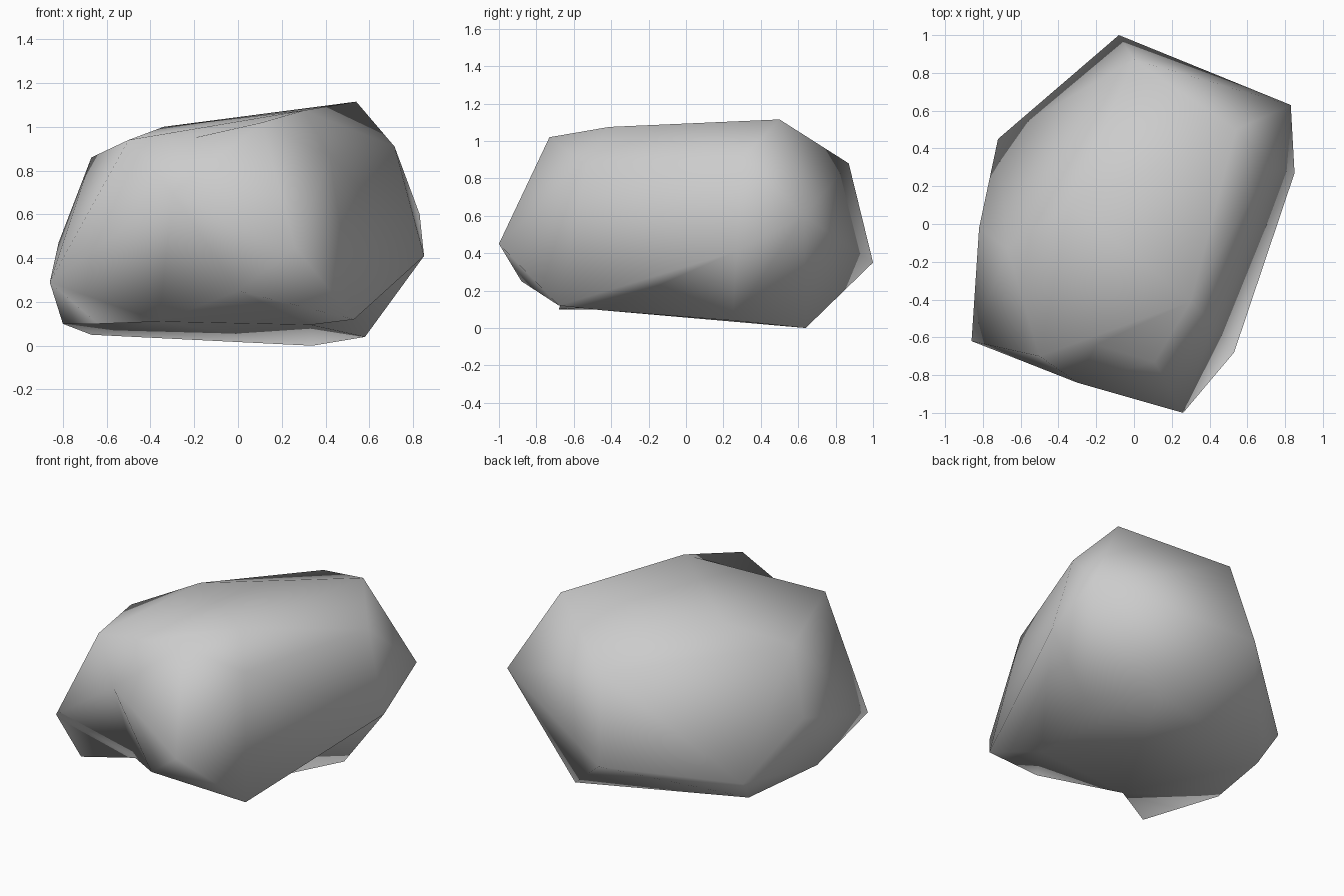
import bpy
import bmesh

# Remove the default cube
default_cube = bpy.data.objects.get("Cube")
if default_cube:
    bpy.data.objects.remove(default_cube, do_unlink=True)

# Corners of the boulder that lie on its convex outline
corners = {
    # crown
    "brow": (0.11, -0.73, 1.02), "crest": (0.30, -0.41, 1.075),
    "peak": (0.54, 0.50, 1.115), "plateau": (-0.34, 0.10, 1.0),
    "shoulder": (-0.50, -0.70, 0.94), "flank_top": (-0.67, -0.13, 0.86),
    "back_top": (0.0, 0.87, 0.88), "side_top": (0.715, 0.30, 0.91),
    "ridge": (0.42, -0.53, 0.87),
    # middle
    "nose": (0.26, -1.0, 0.45), "side": (0.85, 0.27, 0.41),
    "back_side": (0.83, 0.63, 0.60), "tail": (-0.08, 1.0, 0.35),
    "flank_back": (-0.72, 0.45, 0.20), "flank": (-0.82, -0.02, 0.47),
    "lip": (-0.30, -0.84, 0.70), "cheek": (-0.86, -0.62, 0.29),
    # underside
    "chin": (0.0, -0.88, 0.25), "toe": (-0.64, -0.68, 0.10),
    "heel": (0.53, -0.68, 0.12), "base_side": (0.58, 0.25, 0.04),
    "base_back": (0.34, 0.64, 0.0), "base_flank": (-0.67, 0.32, 0.05),
    "base_front": (-0.80, -0.19, 0.10),
}

# Corners sunk behind that outline
sunken = {"hollow": (-0.36, -0.53, 0.11), "arch": (0.33, -0.45, 0.095),
          "saddle": (-0.20, -0.64, 0.95)}

# Regions of the convex skin that are cut away: brow, front, underside, side
cut_regions = [
    "brow crest shoulder lip",
    "lip nose chin toe cheek heel",
    "toe heel base_side base_back base_flank base_front",
    "heel base_side side",
]

# Faces that close the cuts
new_faces = [
    # saddle beside the brow
    "crest shoulder saddle", "shoulder lip saddle",
    "lip brow saddle", "brow crest saddle",
    # front and hollow
    "lip nose chin", "nose chin heel", "lip chin hollow", "lip hollow cheek",
    "cheek hollow toe", "chin heel arch", "chin arch hollow",
    # underside
    "heel arch side", "arch base_side side", "arch base_side base_back",
    "arch base_back hollow", "hollow base_back base_flank",
    "hollow base_flank base_front", "hollow base_front toe",
]

# Wrap the outline corners in a convex skin
bm = bmesh.new()
vert = {name: bm.verts.new(point) for name, point in corners.items()}
bmesh.ops.convex_hull(bm, input=bm.verts[:])

# Cut the regions away and close them with sunken faces
for region in cut_regions:
    rim = {vert[name] for name in region.split()}
    spanning = [f for f in bm.faces if rim.issuperset(f.verts)]
    bmesh.ops.delete(bm, geom=spanning, context="FACES_ONLY")
bmesh.ops.delete(bm, geom=[e for e in bm.edges if e.is_wire], context="EDGES_FACES")
vert.update({name: bm.verts.new(point) for name, point in sunken.items()})
for names in new_faces:
    bm.faces.new([vert[name] for name in names.split()])

# Smooth shading all over
bmesh.ops.recalc_face_normals(bm, faces=bm.faces[:])
for face in bm.faces:
    face.smooth = True

mesh = bpy.data.meshes.new("boulder")
bm.to_mesh(mesh)
bm.free()
boulder = bpy.data.objects.new("boulder", mesh)
bpy.context.collection.objects.link(boulder)

# Plain grey stone
stone = bpy.data.materials.new("grey stone")
stone.use_nodes = True
colour = (0.6, 0.6, 0.6, 1.0)
stone.diffuse_color = colour
stone.node_tree.nodes["Principled BSDF"].inputs["Base Color"].default_value = colour
mesh.materials.append(stone)
